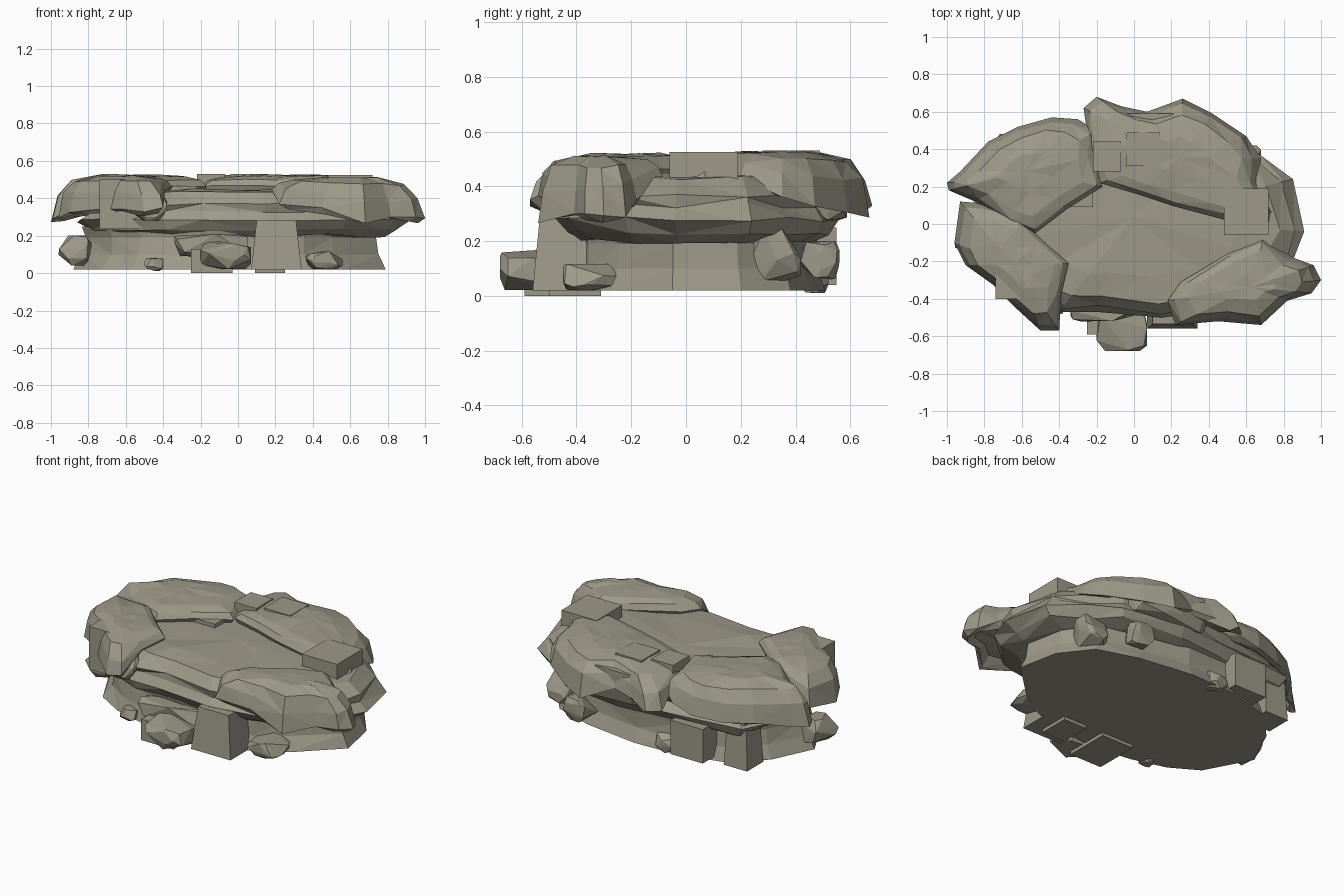
import bpy
import bmesh
import math
import random
from mathutils import Vector

random.seed(4)
if "Cube" in bpy.data.objects:
    bpy.data.objects.remove(bpy.data.objects["Cube"], do_unlink=True)

stone = bpy.data.materials.new("warm_grey_stone")
stone.use_nodes = True
colour = (0.34, 0.32, 0.25, 1)
stone.diffuse_color = colour
stone.node_tree.nodes["Principled BSDF"].inputs["Base Color"].default_value = colour


def finish(name, bm):
    """Turn a bmesh into a flat shaded stone object."""
    bmesh.ops.recalc_face_normals(bm, faces=bm.faces[:])
    mesh = bpy.data.meshes.new(name)
    bm.to_mesh(mesh)
    bm.free()
    mesh.materials.append(stone)
    obj = bpy.data.objects.new(name, mesh)
    bpy.context.scene.collection.objects.link(obj)
    return obj


def jitter(amount):
    return random.uniform(-amount, amount)


def loft(name, outline, layers, height, rough):
    """Stack scaled copies of an outline; height(point, level) gives each z."""
    bm = bmesh.new()
    middle = sum((Vector(p) for p in outline), Vector((0, 0))) / len(outline)
    rings = []
    for scale, level in layers:
        ring = []
        wobble = 0 if scale == 1 else rough
        for p in outline:
            q = middle + (Vector(p) - middle) * (scale + jitter(wobble))
            ring.append(bm.verts.new((q.x, q.y, height(q, level))))
        rings.append(ring)
    n = len(outline)
    for low, high in zip(rings, rings[1:]):
        for i in range(n):
            j = (i + 1) % n
            bm.faces.new((low[i], low[j], high[j], high[i]))
    for ring in (rings[0], rings[-1]):
        z = sum(v.co.z for v in ring) / n
        tip = bm.verts.new((middle.x, middle.y, z))
        for i in range(n):
            bm.faces.new((ring[i], ring[(i + 1) % n], tip))
    bmesh.ops.triangulate(bm, faces=[f for f in bm.faces if len(f.verts) > 3])
    return finish(name, bm)


def slab(name, outline, top):
    """Thin cap stone whose ragged outer rim droops away from the centre."""
    def height(p, level):
        drop, extra = level
        reach = math.hypot(p.x, p.y * 1.45)
        droop = min(max((reach - 0.64) / 0.38, 0), 1) * random.uniform(0.8, 1.1)
        return top - drop - extra * droop + jitter(0.005)
    layers = [(0.7, (0.14, 0.05)), (0.88, (0.12, 0.12)), (1, (0.06, 0.18)),
              (0.91, (0.025, 0.1)), (0.74, (0.008, 0.035)), (0.35, (0, 0))]
    return loft(name, outline, layers, height, 0.025)


def rock(name, low, high, points=26):
    """Faceted boulder filling the box between two corners."""
    low, high = Vector(low), Vector(high)
    centre, half = (low + high) / 2, (high - low) / 2
    bm = bmesh.new()
    for _ in range(points):
        d = Vector((random.gauss(0, 1), random.gauss(0, 1), random.gauss(0, 1))).normalized()
        d = Vector([max(-1, min(1, c * 1.3)) for c in d])
        bm.verts.new(centre + d * half)
    hull = bmesh.ops.convex_hull(bm, input=bm.verts[:])
    loose = [v for v in hull["geom_interior"] if isinstance(v, bmesh.types.BMVert)]
    bmesh.ops.delete(bm, geom=loose, context="VERTS")
    return finish(name, bm)


def block(name, low, high, taper=1.0):
    """Squared stone between two corners, optionally narrower at the top."""
    low, high = Vector(low), Vector(high)
    bm = bmesh.new()
    bmesh.ops.create_cube(bm, size=1)
    for v in bm.verts:
        if v.co.z > 0:
            v.co.x *= taper
            v.co.y *= taper
        v.co = (low + high) / 2 + v.co * (high - low)
    return finish(name, bm)


# Plinth standing on the ground
plinth = [(0.79, -0.05), (0.74, 0.2), (0.6, 0.38), (0.35, 0.46), (0, 0.51), (-0.3, 0.5),
          (-0.6, 0.42), (-0.76, 0.25), (-0.88, 0), (-0.73, -0.28), (-0.56, -0.38),
          (-0.34, -0.44), (-0.1, -0.47), (0.2, -0.44), (0.38, -0.38), (0.56, -0.27)]
loft("plinth", plinth, [(1, 0.02), (0.94, 0.1), (0.92, 0.19), (0.95, 0.25)],
     lambda p, z: z, 0.02)

# Layered ledge that carries the sunken floor
ledge = [(0.91, -0.04), (0.85, 0.24), (0.66, 0.38), (0.5, 0.5), (0.1, 0.56), (-0.25, 0.53),
         (-0.72, 0.48), (-0.79, 0.35), (-0.86, 0.1), (-0.84, -0.12), (-0.66, -0.36),
         (-0.4, -0.47), (-0.2, -0.47), (0.15, -0.5), (0.6, -0.43), (0.84, -0.22)]
loft("ledge", ledge, [(0.84, 0.2), (0.94, 0.23), (1, 0.28), (0.92, 0.33),
                      (0.95, 0.37), (0.84, 0.43), (0.6, 0.445)],
     lambda p, z: z + jitter(0.01), 0.025)

# Four overhanging cap stones
slab("back_left_cap",
     [(-0.27, 0.62), (-0.2, 0.68), (-0.07, 0.63), (0.07, 0.6), (0.26, 0.67), (0.42, 0.59),
      (0.6, 0.47), (0.68, 0.35), (0.66, 0.2), (0.74, 0.06), (0.7, -0.05), (0.5, 0.02),
      (0.2, 0.1), (0.02, 0.16), (-0.18, 0.22), (-0.24, 0.42)], 0.525)
slab("back_right_cap",
     [(-1, 0.22), (-0.93, 0.28), (-0.78, 0.44), (-0.62, 0.52), (-0.44, 0.57), (-0.3, 0.56),
      (-0.2, 0.5), (-0.21, 0.36), (-0.17, 0.2), (-0.36, 0.08), (-0.53, -0.05),
      (-0.66, 0), (-0.85, 0.12), (-0.99, 0.18)], 0.525)
slab("front_right_cap",
     [(-0.93, 0.12), (-0.96, -0.1), (-0.9, -0.22), (-0.76, -0.32), (-0.62, -0.46),
      (-0.5, -0.57), (-0.4, -0.57), (-0.39, -0.38), (-0.35, -0.21), (-0.5, -0.08),
      (-0.62, 0.04), (-0.8, 0.11)], 0.52)
slab("front_left_cap",
     [(0.18, -0.41), (0.22, -0.54), (0.45, -0.52), (0.68, -0.54), (0.82, -0.41),
      (0.95, -0.37), (1, -0.3), (0.96, -0.22), (0.85, -0.18), (0.69, -0.08),
      (0.5, -0.16), (0.25, -0.31)], 0.51)

# Squared stones and paving plates
block("rim_block", (0.48, -0.06, 0.42), (0.72, 0.19, 0.525))
block("wide_paver", (-0.04, 0.31, 0.46), (0.14, 0.49, 0.53))
block("narrow_paver", (-0.22, 0.28, 0.46), (-0.07, 0.44, 0.53))
block("back_paver", (-0.1, 0.42, 0.4), (0.21, 0.59, 0.475))
block("floor_paver", (-0.37, 0.09, 0.4), (-0.22, 0.22, 0.465))
block("corner_block", (-0.74, -0.4, 0.235), (-0.5, -0.14, 0.5))
block("front_block", (-0.25, -0.59, 0), (-0.03, -0.31, 0.13))
block("foot_plate", (0.09, -0.5, 0), (0.25, -0.31, 0.03))
block("back_block", (-0.5, 0.33, 0.04), (-0.28, 0.55, 0.25))

# Columns propping up the caps
block("front_column", (0.07, -0.56, 0.02), (0.34, -0.33, 0.28), 0.78)
block("back_column", (-0.74, 0.3, 0.02), (-0.58, 0.46, 0.32), 0.8)

# Boulders under the overhangs
boulders = {
    "front_boulder": ((-0.2, -0.68, 0.02), (0.07, -0.42, 0.17)),
    "front_upper_boulder": ((-0.34, -0.53, 0.09), (0.05, -0.38, 0.21)),
    "front_small_boulder": ((0.36, -0.45, 0.02), (0.56, -0.25, 0.12)),
    "right_boulder": ((-0.96, -0.14, 0.04), (-0.78, 0.04, 0.2)),
    "right_pebble": ((-0.5, -0.46, 0.01), (-0.4, -0.36, 0.08)),
    "left_boulder": ((0.5, 0.24, 0.05), (0.68, 0.42, 0.27)),
    "back_boulder": ((0.3, 0.42, 0.06), (0.46, 0.56, 0.2)),
    "back_pebble": ((-0.26, 0.42, 0.01), (-0.14, 0.52, 0.12)),
    "front_overhang": ((-0.58, -0.5, 0.28), (-0.38, -0.34, 0.43)),
    "back_overhang": ((-0.1, 0.4, 0.27), (0.45, 0.59, 0.42)),
    "right_overhang": ((-0.78, 0.14, 0.24), (-0.54, 0.46, 0.38)),
}
for title, (low_corner, high_corner) in boulders.items():
    rock(title, low_corner, high_corner)
